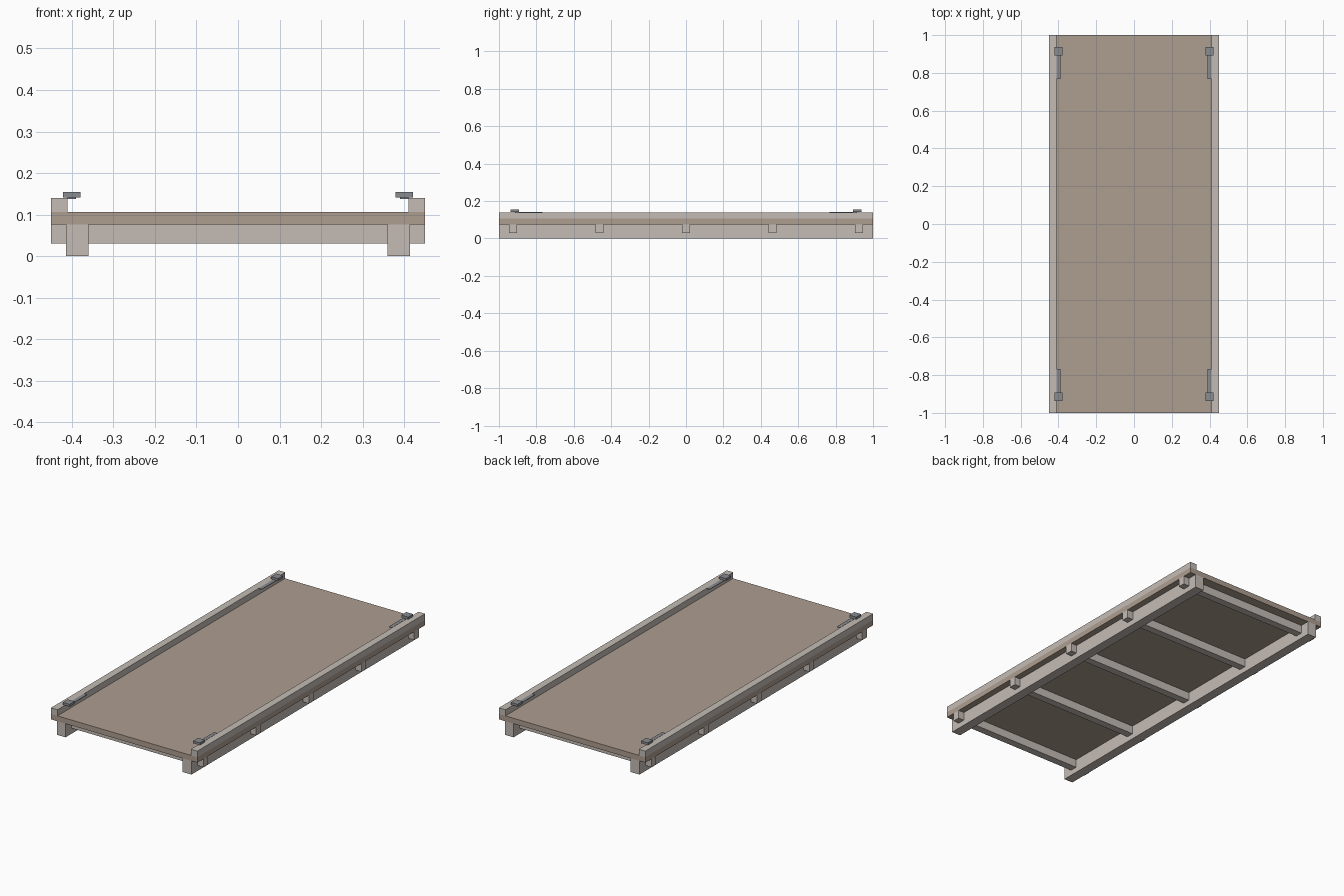
import bpy

if "Cube" in bpy.data.objects:
    bpy.data.objects.remove(bpy.data.objects["Cube"])


def material(name, color):
    m = bpy.data.materials.new(name)
    m.diffuse_color = color
    m.use_nodes = True
    m.node_tree.nodes["Principled BSDF"].inputs["Base Color"].default_value = m.diffuse_color
    return m


wood = material("pale_wood", (0.55, 0.50, 0.46, 1))
board = material("deck_board", (0.42, 0.34, 0.28, 1))
metal = material("metal", (0.25, 0.26, 0.28, 1))


def box(name, x, y, z, mat):
    """Box from (min, max) ranges on each axis."""
    ranges = (x, y, z)
    bpy.ops.mesh.primitive_cube_add(size=1, location=[(a + b) / 2 for a, b in ranges])
    ob = bpy.context.object
    ob.name = name
    ob.scale = [b - a for a, b in ranges]
    bpy.ops.object.transform_apply(location=False, rotation=False, scale=True)
    ob.data.materials.append(mat)
    return ob


def span(a, b, sign):
    return tuple(sorted((a * sign, b * sign)))


# Deck board
box("deck", (-0.45, 0.45), (-1, 1), (0.076, 0.106), board)

# Cross beams under the deck, passing through the runners
for i in range(-2, 3):
    y = i * 0.4625
    box("cross_beam", (-0.45, 0.45), (y - 0.021, y + 0.021), (0.03, 0.076), wood)

for sx in (-1, 1):
    # Long runner and raised side rail
    box("runner", span(0.36, 0.414, sx), (-1, 1), (0, 0.076), wood)
    box("side_rail", span(0.41, 0.45, sx), (-1, 1), (0.106, 0.14), wood)
    for sy in (-1, 1):
        # Latch plate with its thin strap
        box("latch_plate", span(0.379, 0.421, sx), span(0.893, 0.937, sy),
            (0.141, 0.154), metal)
        box("latch_strap", span(0.39, 0.41, sx), span(0.767, 0.915, sy),
            (0.138, 0.141), metal)
